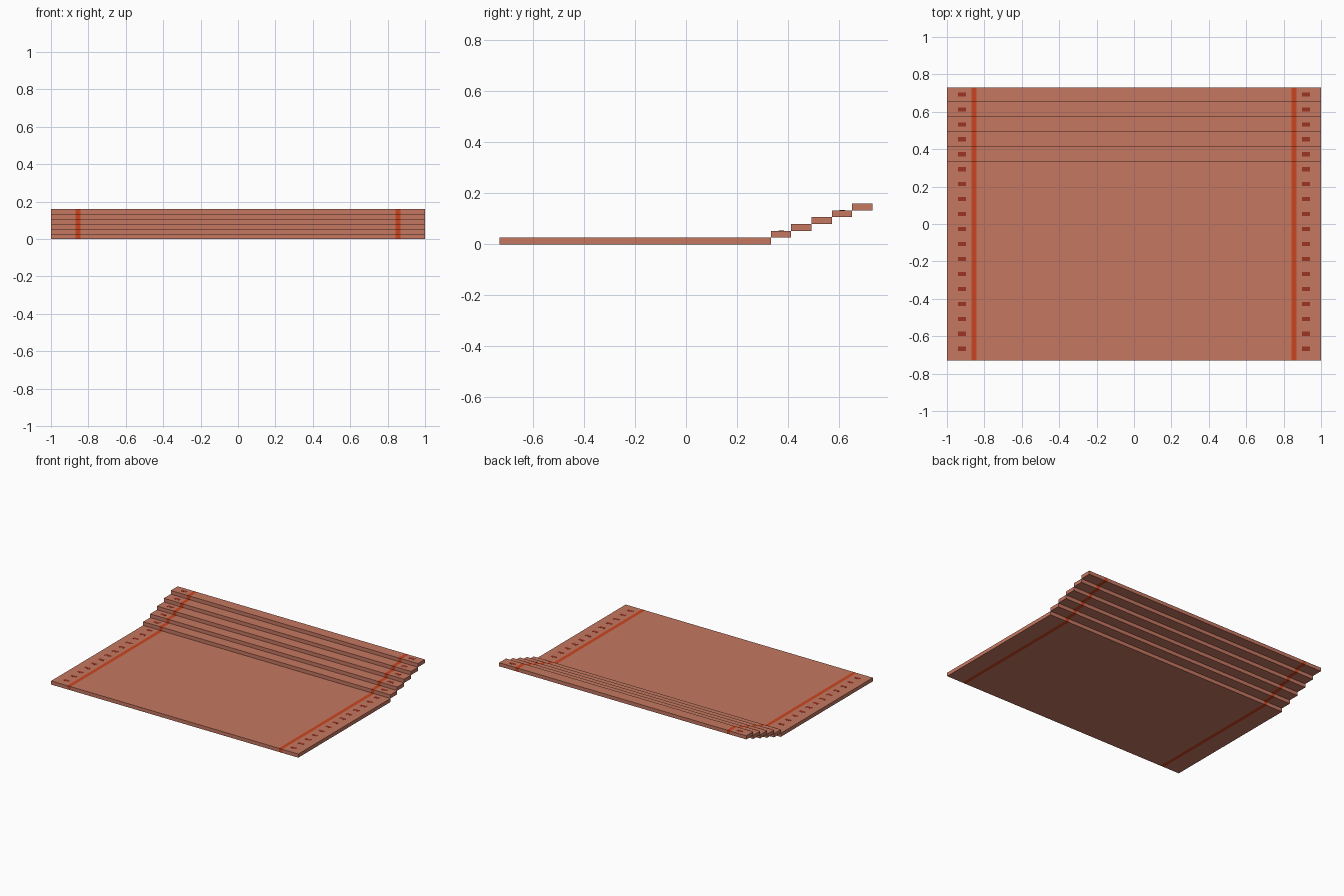
import bpy, bmesh

if "Cube" in bpy.data.objects:
    bpy.data.objects.remove(bpy.data.objects["Cube"])

STEP_H, STEP_D = 0.0267, 0.0797
FRONT, BACK, FLAT_END = -0.731, 0.731, 0.3325
STRIPE_IN, STRIPE_OUT = 0.842, 0.869


def material(name, rgb):
    m = bpy.data.materials.new(name)
    m.diffuse_color = (*rgb, 1)
    m.use_nodes = True
    m.node_tree.nodes["Principled BSDF"].inputs["Base Color"].default_value = m.diffuse_color
    return m


clay = material("terracotta", (0.56, 0.185, 0.12))
orange = material("orange_red", (0.60, 0.06, 0.014))
dark = material("dark_red", (0.33, 0.035, 0.016))


def box(bm, x0, x1, y0, y1, z0, z1):
    geo = bmesh.ops.create_cube(bm, size=1)
    for v in geo["verts"]:
        v.co = ((x0 + x1) / 2 + v.co.x * (x1 - x0),
                (y0 + y1) / 2 + v.co.y * (y1 - y0),
                (z0 + z1) / 2 + v.co.z * (z1 - z0))


def finish(bm, name, mats):
    me = bpy.data.meshes.new(name)
    bm.to_mesh(me)
    bm.free()
    for m in mats:
        me.materials.append(m)
    ob = bpy.data.objects.new(name, me)
    bpy.context.collection.objects.link(ob)
    return ob


def slab(name, y0, y1, z0):
    """Full-width slab with two inlaid lengthwise stripes."""
    bm = bmesh.new()
    box(bm, -1, 1, y0, y1, z0, z0 + STEP_H)
    for x in (-STRIPE_OUT, -STRIPE_IN, STRIPE_IN, STRIPE_OUT):
        bmesh.ops.bisect_plane(bm, geom=bm.verts[:] + bm.edges[:] + bm.faces[:],
                               plane_co=(x, 0, 0), plane_no=(1, 0, 0))
    for f in bm.faces:
        if STRIPE_IN < abs(f.calc_center_median().x) < STRIPE_OUT:
            f.material_index = 1
    finish(bm, name, [clay, orange])


# Flat platform and the five steps rising at the back
slab("platform", FRONT, FLAT_END, 0)
for i in range(5):
    y = FLAT_END + i * STEP_D
    slab(f"step_{i + 1}", y, y + STEP_D, (i + 1) * STEP_H)

# Small marks along both edges, one per tread pitch
bm = bmesh.new()
for i in range(18):
    y = 0.693 - i * 0.08
    top = STEP_H * (6 - i if i < 5 else 1)
    for s in (-1, 1):
        box(bm, s * 0.92 - 0.022, s * 0.92 + 0.022, y - 0.011, y + 0.011,
            top - 0.002, top + 0.0005)
finish(bm, "edge_marks", [dark])
